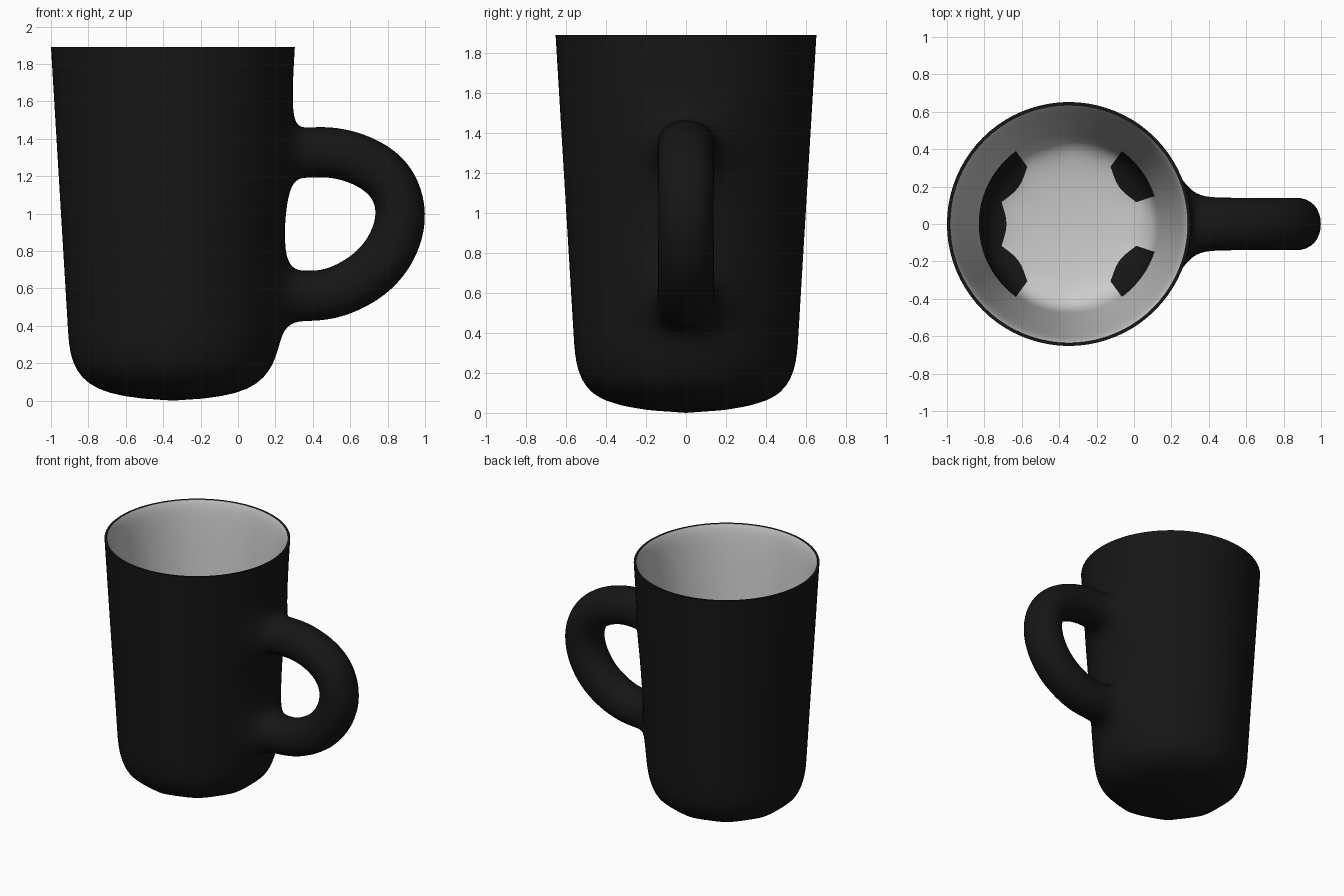
import bpy, bmesh, math
from mathutils import Vector

if "Cube" in bpy.data.objects:
    bpy.data.objects.remove(bpy.data.objects["Cube"])

N = 10            # sides of the control cage
CX = -0.348       # cup axis


def material(name, v):
    m = bpy.data.materials.new(name)
    m.diffuse_color = (v, v, v, 1)
    m.use_nodes = True
    m.node_tree.nodes["Principled BSDF"].inputs["Base Color"].default_value = m.diffuse_color
    return m


bm = bmesh.new()
crease = bm.edges.layers.float.new("crease_edge")


def ring(r, z):
    angles = [math.radians(18 + 36 * k) for k in range(N)]
    return [bm.verts.new((CX + r * math.cos(a), r * math.sin(a), z)) for a in angles]


def face(verts, mat=0):
    f = bm.faces.new(verts)
    f.material_index = mat
    f.smooth = True


def band(a, b, mat=0, skip=(), dark=()):
    n = len(a)
    for k in range(n):
        if k not in skip:
            j = (k + 1) % n
            face((a[k], a[j], b[j], b[k]), 0 if k in dark else mat)


# Outer wall, with two openings on the +x side for the handle
heights = [-0.0205, 0.41, 0.71, 1.18, 1.47, 1.89]
outer = [ring(0.575 + 0.0643 * z, z) for z in heights]
face(outer[0][::-1])
for i in range(5):
    band(outer[i], outer[i + 1], skip=(9,) if i in (1, 3) else ())

# Rim and pale lining; some lower lining faces are dark
inner = [ring(r, z) for r, z in
         [(0.679, 1.89), (0.645, 1.82), (0.575, 1.0), (0.507, 0.35), (0.485, 0.12)]]
band(outer[5], inner[0])
for i in range(4):
    band(inner[i], inner[i + 1], 1, dark=(0, 3, 4, 5, 8) if i == 3 else ())
face(inner[4], 1)

# Handle: square sections along a path, joined to the openings
path = [(0.37, 1.325), (0.55, 1.335), (0.82, 1.22), (0.90, 0.97),
        (0.77, 0.70), (0.52, 0.565), (0.37, 0.56)]
half = [0.147, 0.15, 0.16, 0.16, 0.16, 0.15, 0.147]
pts = [Vector((x, 0, z)) for x, z in path]
loops = [[outer[4][9], outer[4][0], outer[3][0], outer[3][9]]]
for i, p in enumerate(pts):
    if i in (0, len(pts) - 1):
        n = Vector((0, 0, 1 if i == 0 else -1))
    else:
        t = (pts[i + 1] - pts[i - 1]).normalized()
        n = Vector((-t.z, 0, t.x))
    w = Vector((0, 0.153, 0))
    loops.append([bm.verts.new(p + n * half[i] * s + w * u)
                  for s, u in ((1, -1), (1, 1), (-1, 1), (-1, -1))])
loops.append([outer[1][9], outer[1][0], outer[2][0], outer[2][9]])
for a, b in zip(loops, loops[1:]):
    band(a, b)

# Crisp rim edges
for loop in (outer[5], inner[0]):
    for k in range(N):
        e = bm.edges.get((loop[k], loop[(k + 1) % N]))
        e[crease] = 1.0
        e.smooth = False

bmesh.ops.recalc_face_normals(bm, faces=bm.faces[:])
mesh = bpy.data.meshes.new("mug")
bm.to_mesh(mesh)
bm.free()
mesh.materials.append(material("black_glaze", 0.008))
mesh.materials.append(material("pale_lining", 0.8))
mug = bpy.data.objects.new("mug", mesh)
bpy.context.collection.objects.link(mug)
sub = mug.modifiers.new("smooth", "SUBSURF")
sub.levels = sub.render_levels = 3
